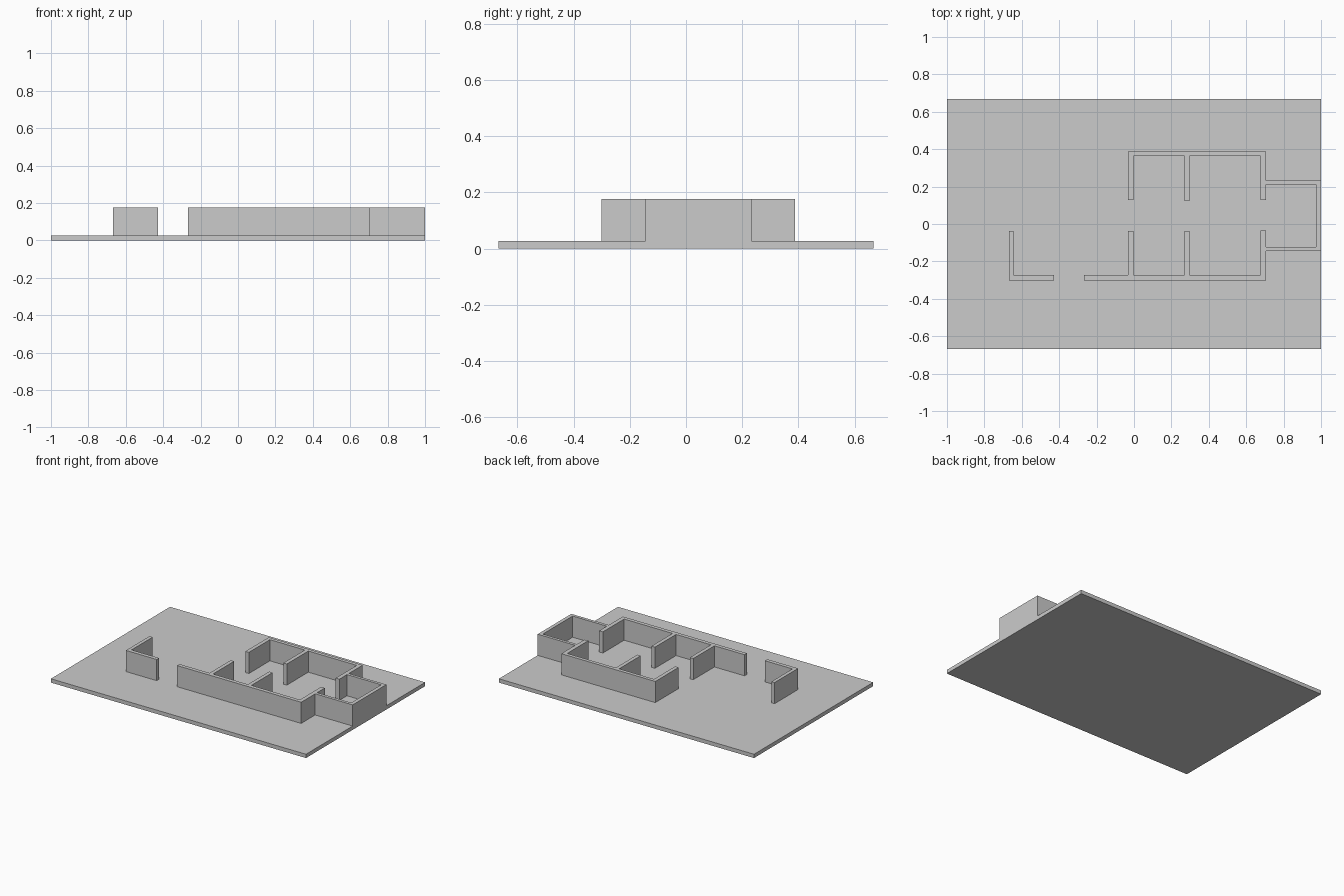
import bpy, bmesh

if "Cube" in bpy.data.objects:
    bpy.data.objects.remove(bpy.data.objects["Cube"])

SLAB_H = 0.027    # base slab thickness
TOP = 0.177       # top of the walls


def prism(name, outline, z0, z1):
    """Extrude a counter-clockwise floor outline from z0 up to z1."""
    bm = bmesh.new()
    face = bm.faces.new([bm.verts.new((x, y, z0)) for x, y in outline])
    res = bmesh.ops.extrude_face_region(bm, geom=[face], use_keep_orig=True)
    verts = [g for g in res["geom"] if isinstance(g, bmesh.types.BMVert)]
    bmesh.ops.translate(bm, verts=verts, vec=(0, 0, z1 - z0))
    bmesh.ops.recalc_face_normals(bm, faces=bm.faces)
    mesh = bpy.data.meshes.new(name)
    bm.to_mesh(mesh)
    bm.free()
    ob = bpy.data.objects.new(name, mesh)
    bpy.context.collection.objects.link(ob)
    return ob


def stub(x0, x1, base, tip):
    """Partition standing off a wall's inner face, in outline order."""
    return [(x0, base), (x0, tip), (x1, tip), (x1, base)]


# Base slab
prism("base_slab", [(-1, -.667), (1, -.667), (1, .667), (-1, .667)], 0, SLAB_H)

# Connected room walls: outer side, then back along the inner side
rooms = [(-.267, -.301), (.706, -.301), (.706, -.144), (1, -.144),
         (1, .233), (.706, .233), (.706, .388), (-.031, .388)]
rooms += [(-.031, .127), (-.004, .127), (-.004, .363)]       # rear left end wall
rooms += stub(.27, .297, .363, .122)                         # rear partition
rooms += [(.677, .363), (.677, .127), (.706, .127)]          # rear right doorway
rooms += [(.706, .212), (.974, .212), (.974, -.122), (.706, -.122)]  # annex interior
rooms += [(.706, -.036), (.677, -.036), (.677, -.274)]       # front right doorway
rooms += stub(.297, .27, -.274, -.037)                       # front partitions
rooms += stub(-.004, -.031, -.274, -.037)
rooms += [(-.267, -.274)]
prism("room_walls", rooms, SLAB_H, TOP)

# Free-standing corner wall
prism("corner_wall", [(-.668, -.301), (-.427, -.301), (-.427, -.274),
                      (-.643, -.274), (-.643, -.037), (-.668, -.037)], SLAB_H, TOP)
